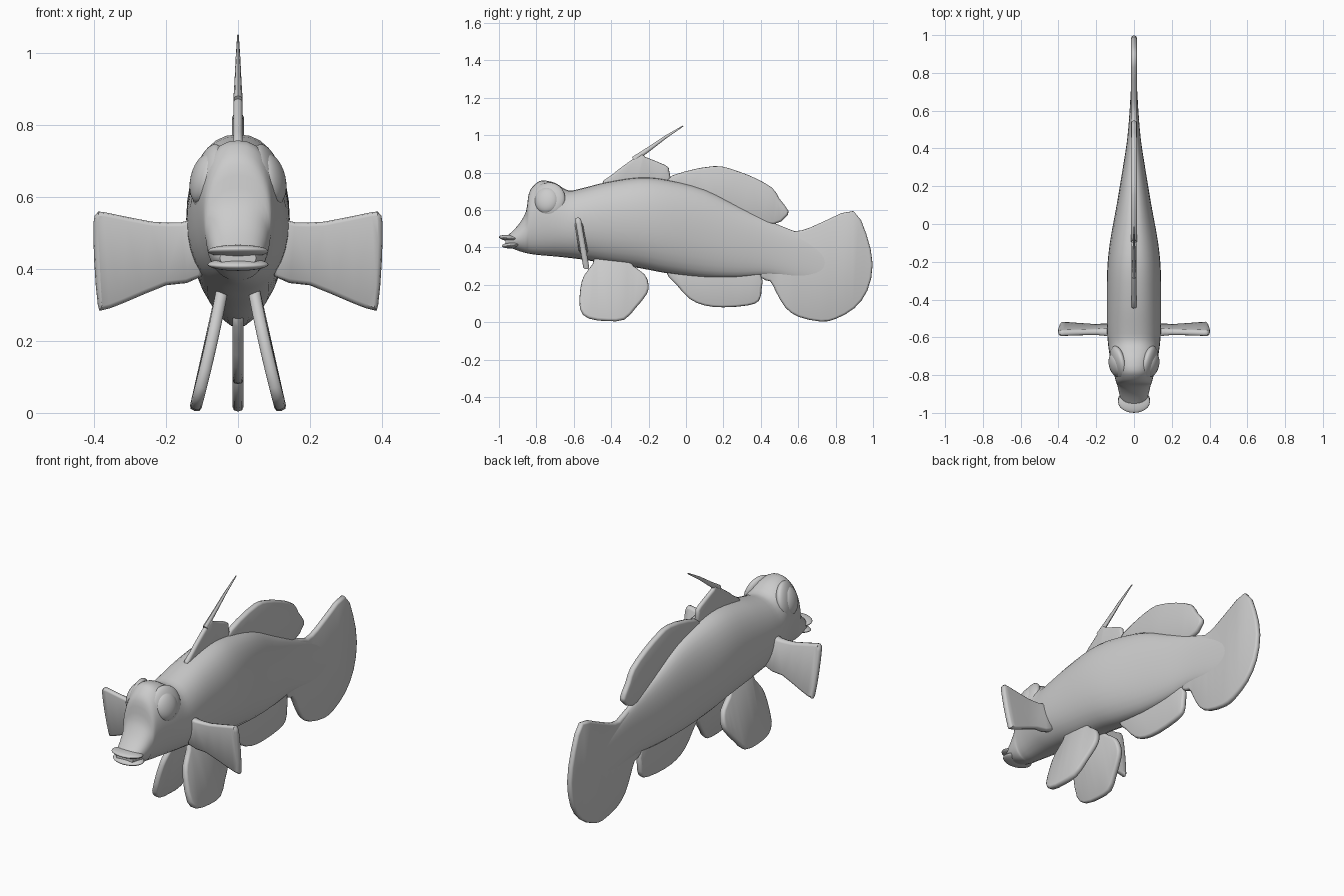
import bpy, bmesh, math
from mathutils import Vector

cube = bpy.data.objects.get("Cube")
if cube:
    bpy.data.objects.remove(cube)

grey = bpy.data.materials.new("plain grey")
grey.use_nodes = True
COLOR = (0.6, 0.6, 0.6, 1)
grey.diffuse_color = COLOR
grey.node_tree.nodes["Principled BSDF"].inputs["Base Color"].default_value = COLOR


def spline(points, steps, closed=False):
    """Catmull-Rom through the points, any dimension."""
    n, out = len(points), []
    pick = (lambda i: points[i % n]) if closed else (lambda i: points[max(0, min(n - 1, i))])
    for i in range(n if closed else n - 1):
        a, b, c, d = (Vector(pick(i + k)) for k in (-1, 0, 1, 2))
        for s in range(steps):
            t = s / steps
            out.append(b + (c - a) * (t / 2) + (2 * a - 5 * b + 4 * c - d) * (t * t / 2)
                       + (3 * b - a - 3 * c + d) * (t ** 3 / 2))
    if not closed:
        out.append(Vector(points[-1]))
    return out


def loft(name, rings, angle=50):
    """Skin a list of equal rings and close both ends."""
    bm = bmesh.new()
    loops = [[bm.verts.new(p) for p in ring] for ring in rings]
    for a, b in zip(loops, loops[1:]):
        for i in range(len(a)):
            j = (i + 1) % len(a)
            bm.faces.new((a[i], a[j], b[j], b[i]))
    ends = [bm.faces.new(loops[0]), bm.faces.new(loops[-1])]
    bmesh.ops.triangulate(bm, faces=ends)
    bmesh.ops.recalc_face_normals(bm, faces=bm.faces)
    mesh = bpy.data.meshes.new(name)
    bm.to_mesh(mesh)
    bm.free()
    obj = bpy.data.objects.new(name, mesh)
    bpy.context.collection.objects.link(obj)
    return finish(obj, angle)


def finish(obj, angle=50):
    obj.data.materials.append(grey)
    bpy.ops.object.select_all(action='DESELECT')
    obj.select_set(True)
    bpy.context.view_layer.objects.active = obj
    bpy.ops.object.shade_smooth_by_angle(angle=math.radians(angle))
    return obj


def fin(name, outline, thick, place, steps=2):
    """Thin fin with a rounded rim; place(u, v, w) puts flat points in space."""
    pts = spline(outline, steps, closed=True)
    n = len(pts)
    area = sum(pts[i - 1].cross(pts[i]) for i in range(n))
    sign = 1 if area > 0 else -1

    def inset(d):
        ring = []
        for i in range(n):
            e = (pts[(i + 1) % n] - pts[i - 1]).normalized()
            ring.append(pts[i] + Vector((-e.y, e.x)) * d * sign)
        return ring

    layers = [(0.012, -1), (0.003, -0.75), (0, 0), (0.003, 0.75), (0.012, 1)]
    return loft(name, [[place(p.x, p.y, thick * w) for p in inset(d)] for d, w in layers], 60)


def ellipsoid(name, loc, scale, rot=(0, 0, 0)):
    bpy.ops.mesh.primitive_uv_sphere_add(segments=24, ring_count=14, location=loc, rotation=rot)
    obj = bpy.context.object
    obj.name, obj.scale = name, scale
    return finish(obj)


# Body: y, top, bottom, half width
stations = [
    (-0.965, 0.455, 0.405, 0.050), (-0.93, 0.485, 0.395, 0.068), (-0.89, 0.53, 0.38, 0.080),
    (-0.855, 0.595, 0.37, 0.088), (-0.84, 0.69, 0.367, 0.094), (-0.81, 0.735, 0.362, 0.102),
    (-0.77, 0.758, 0.358, 0.112), (-0.70, 0.745, 0.352, 0.128), (-0.63, 0.705, 0.345, 0.138),
    (-0.55, 0.718, 0.335, 0.143), (-0.43, 0.748, 0.315, 0.144), (-0.25, 0.775, 0.29, 0.142),
    (-0.10, 0.762, 0.262, 0.128), (0.10, 0.71, 0.24, 0.092), (0.28, 0.62, 0.24, 0.062),
    (0.45, 0.54, 0.25, 0.036), (0.62, 0.47, 0.22, 0.022), (0.80, 0.40, 0.20, 0.012)]
SEG = 32
rings = []
for y, top, bot, half in spline(stations, 3):
    mid = bot + (top - bot) * 0.52
    ring = []
    for k in range(SEG):
        a = math.tau * k / SEG
        c, s = math.cos(a), math.sin(a)
        x = half * math.copysign(abs(c) ** 0.88, c)
        z = mid + (top - mid if s > 0 else mid - bot) * math.copysign(abs(s) ** 0.95, s)
        ring.append((x, y, z))
    rings.append(ring)
loft("body", rings)

# Lips
ellipsoid("upper_lip", (0, -0.940, 0.450), (0.085, 0.060, 0.017), (-0.1, 0, 0))
ellipsoid("lower_lip", (0, -0.930, 0.413), (0.085, 0.054, 0.017), (0.1, 0, 0))

# Eyes, each a flat ball in a raised socket
for side, word in ((1, "left"), (-1, "right")):
    tilt = (0, math.radians(-14 * side), math.radians(-14 * side))
    ellipsoid(word + "_eye_socket", (0.082 * side, -0.735, 0.655), (0.036, 0.092, 0.095), tilt)
    ellipsoid(word + "_eye", (0.094 * side, -0.745, 0.652), (0.036, 0.066, 0.072), tilt)


# Fins on the centre line
def upright(u, v, w):
    return (w, u, v)


fin("front_dorsal_fin", [(-0.45, 0.735), (-0.40, 0.785), (-0.33, 0.84), (-0.24, 0.90),
                         (-0.22, 0.885), (-0.11, 0.84), (-0.09, 0.81), (-0.10, 0.74),
                         (-0.27, 0.70)], 0.012, upright)
spine = [(-0.28, 0.87, 0.016), (-0.20, 0.925, 0.012), (-0.11, 0.99, 0.008), (-0.015, 1.05, 0.003)]
loft("dorsal_spine", [[(r * 0.8 * math.cos(k * math.tau / 8), y - r * 0.6 * math.sin(k * math.tau / 8),
                        z + r * 0.8 * math.sin(k * math.tau / 8)) for k in range(8)]
                      for y, z, r in spine])
fin("rear_dorsal_fin", [(-0.11, 0.755), (0.0, 0.808), (0.15, 0.835), (0.23, 0.823), (0.35, 0.78),
                        (0.46, 0.72), (0.50, 0.66), (0.548, 0.595), (0.53, 0.56), (0.47, 0.525),
                        (0.30, 0.54), (0.0, 0.66)], 0.016, upright)
fin("anal_fin", [(-0.11, 0.28), (-0.05, 0.20), (0.02, 0.125), (0.10, 0.09), (0.20, 0.08),
                 (0.33, 0.09), (0.39, 0.115), (0.405, 0.18), (0.40, 0.26), (0.30, 0.33),
                 (0.0, 0.35)], 0.015, upright)
fin("tail_fin", [(0.40, 0.50), (0.50, 0.517), (0.58, 0.487), (0.66, 0.505), (0.76, 0.55),
                 (0.895, 0.595), (0.965, 0.47), (0.998, 0.31), (0.97, 0.17), (0.90, 0.075),
                 (0.80, 0.018), (0.72, 0.004), (0.60, 0.03), (0.53, 0.08), (0.48, 0.165),
                 (0.45, 0.22), (0.40, 0.24), (0.36, 0.38)], 0.015, upright)

# Paired fins
pelvic = [(-0.47, 0.37), (-0.50, 0.31), (-0.545, 0.25), (-0.565, 0.18), (-0.567, 0.07),
          (-0.52, 0.02), (-0.42, 0.006), (-0.33, 0.014), (-0.27, 0.075), (-0.21, 0.15),
          (-0.20, 0.20), (-0.22, 0.255), (-0.28, 0.30), (-0.34, 0.36)]
pectoral = [(0.10, 0.53), (0.16, 0.53), (0.24, 0.532), (0.37, 0.558), (0.392, 0.556),
            (0.402, 0.53), (0.40, 0.42), (0.39, 0.30), (0.376, 0.286), (0.32, 0.305),
            (0.20, 0.355), (0.10, 0.38)]
for side, word in ((1, "left"), (-1, "right")):
    fin(word + "_pelvic_fin", pelvic, 0.016, lambda u, v, w: (
        side * (0.122 - 0.27 * v + 0.12 * v * v + w), u, v + 0.25 * w))
    fin(word + "_pectoral_fin", pectoral, 0.016, lambda u, v, w: (
        side * u, -0.555 - 0.17 * (v - 0.42) + w * (1 + 0.6 * max(0, 0.2 - u) * 10), v))
